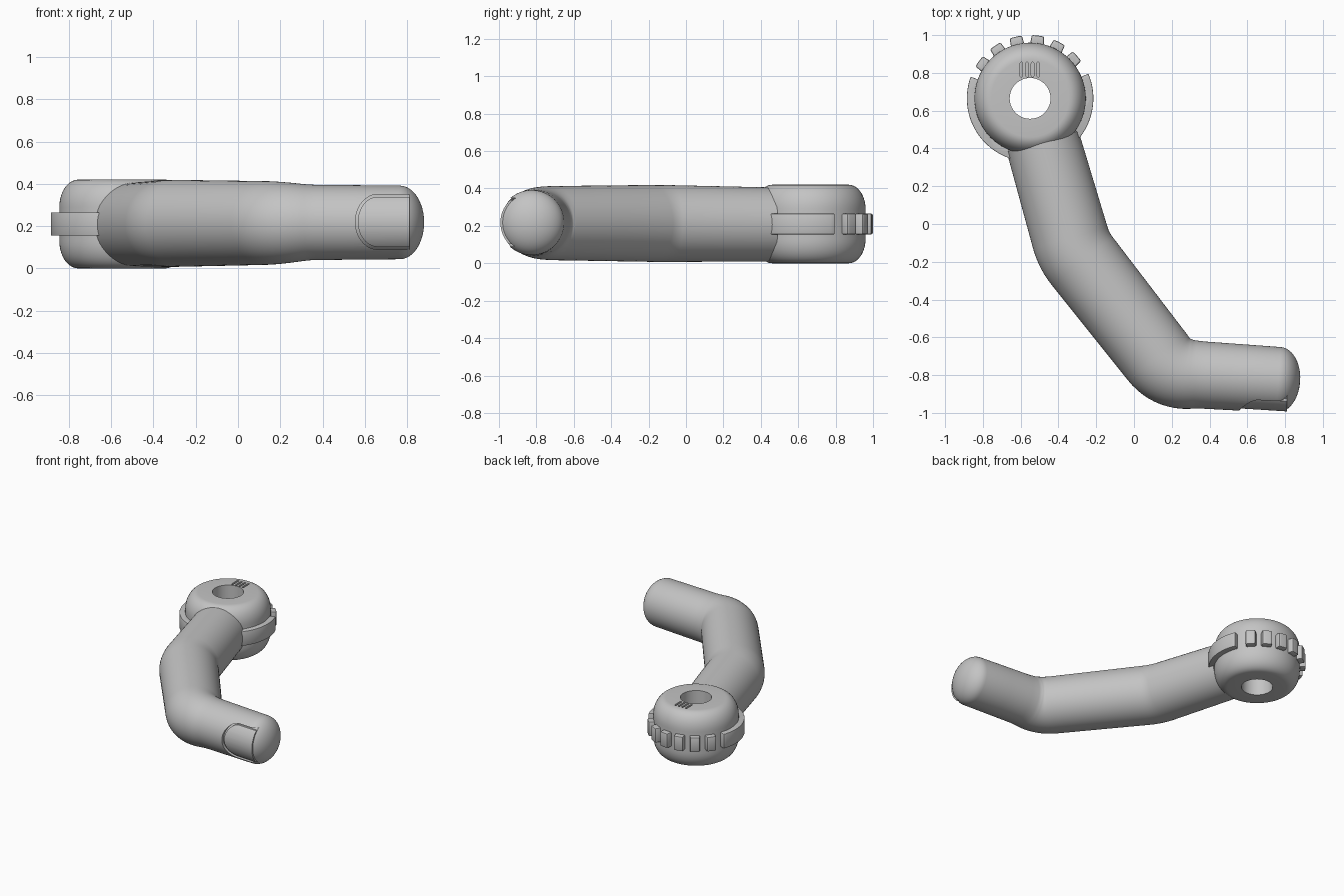
import bpy, bmesh, math
from mathutils import Vector, Matrix

cube = bpy.data.objects.get("Cube")
if cube:
    bpy.data.objects.remove(cube, do_unlink=True)

GREY = 0.55
mat = bpy.data.materials.new("plain_grey")
mat.use_nodes = True
mat.diffuse_color = (GREY, GREY, GREY, 1)
mat.node_tree.nodes["Principled BSDF"].inputs["Base Color"].default_value = (GREY, GREY, GREY, 1)

HUB = Vector((-0.55, 0.665, 0))


def make(name, bm):
    bmesh.ops.recalc_face_normals(bm, faces=bm.faces[:])
    me = bpy.data.meshes.new(name)
    bm.to_mesh(me)
    bm.free()
    ob = bpy.data.objects.new(name, me)
    bpy.context.scene.collection.objects.link(ob)
    me.materials.append(mat)
    return ob


def bake(ob):
    dg = bpy.context.evaluated_depsgraph_get()
    me = bpy.data.meshes.new_from_object(ob.evaluated_get(dg))
    ob.modifiers.clear()
    ob.data = me


def boolean(ob, other, op, remove=True):
    m = ob.modifiers.new("cut", 'BOOLEAN')
    m.operation, m.object, m.solver = op, other, 'EXACT'
    bake(ob)
    if remove:
        bpy.data.objects.remove(other, do_unlink=True)


def smooth(ob, angle=35):
    bpy.ops.object.select_all(action='DESELECT')
    ob.select_set(True)
    bpy.context.view_layer.objects.active = ob
    bpy.ops.object.shade_smooth_by_angle(angle=math.radians(angle))


def prism(name, pts, direction):
    """Extrude a closed planar outline."""
    bm = bmesh.new()
    f = bm.faces.new([bm.verts.new(p) for p in pts])
    ext = bmesh.ops.extrude_face_region(bm, geom=[f])
    bmesh.ops.translate(bm, vec=direction,
                        verts=[v for v in ext["geom"] if isinstance(v, bmesh.types.BMVert)])
    return make(name, bm)


def polar(r, deg, z):
    a = math.radians(deg)
    return HUB + Vector((r * math.cos(a), r * math.sin(a), z))


# Hub: lathed ring with softly rounded rims and a bore
bm = bmesh.new()
H, R, BORE, CR, CZ = 0.42, 0.295, 0.108, 0.09, 0.13
quarter = [math.pi / 2 * i / 10 for i in range(11)]
profile = [(BORE, 0)]
profile += [(R - CR + CR * math.sin(a), CZ - CZ * math.cos(a)) for a in quarter]
profile += [(R - CR + CR * math.cos(a), H - CZ + CZ * math.sin(a)) for a in quarter]
profile += [(BORE, H)]
N = 72
rings = [[bm.verts.new(polar(r, 360 * i / N, z)) for r, z in profile] for i in range(N)]
for i in range(N):
    a, b = rings[i], rings[(i + 1) % N]
    for j in range(len(profile)):
        k = (j + 1) % len(profile)
        bm.faces.new((a[j], a[k], b[k], b[j]))
hub = make("hub", bm)

# Four small slots on the hub top
for x in (-0.596, -0.566, -0.537, -0.508):
    w, y0, y1 = 0.007, 0.785, 0.85
    arc = [math.pi * i / 6 for i in range(7)]
    pts = [(x + w * math.cos(a), y1 + w * math.sin(a), 0.40) for a in arc]
    pts += [(x - w * math.cos(a), y0 - w * math.sin(a), 0.40) for a in arc]
    boolean(hub, prism("slot_cutter", pts, (0, 0, 0.1)), 'DIFFERENCE')
smooth(hub)


# Collar and teeth around the hub
def arc_block(name, a0, a1, steps, flare, bevel):
    span = [a0 + (a1 - a0) * i / steps for i in range(steps + 1)]
    pts = [polar(0.335, a, 0.155) for a in span]
    mid = (a0 + a1) / 2
    pts += [polar(0.275, mid + (a - mid) * flare, 0.155) for a in reversed(span)]
    ob = prism(name, pts, (0, 0, 0.11))
    if bevel:
        m = ob.modifiers.new("bevel", 'BEVEL')
        m.width, m.segments, m.limit_method = bevel, 2, 'ANGLE'
        m.angle_limit = math.radians(40)
        bake(ob)
    smooth(ob)


arc_block("collar", 160, 383, 56, 1, 0.004)
for i in range(6):
    c = 42 + 20.4 * i
    arc_block(f"tooth_{i + 1}", c - 5.7, c + 5.7, 4, 1.35, 0.008)

# Arm: bent tube with tapering radius and a domed tip; keys are x, y, z, radius
START = Vector((-0.484, 0.438, 0.208, 0.198))
BEND_1 = Vector((-0.318, -0.14, 0.213, 0.206))
BEND_2 = Vector((0.19, -0.79, 0.215, 0.197))
TAPER = Vector((0.34, -0.798, 0.2175, 0.178))
TIP = Vector((0.765, -0.825, 0.2175, 0.174))


def bend(a, b, c, t, n=10):
    p = b + (a - b) * (t / (a - b).length)
    q = b + (c - b) * (t / (c - b).length)
    return [p * (1 - s) ** 2 + b * 2 * s * (1 - s) + q * s * s
            for s in [i / n for i in range(n + 1)]]


path = [START, START.lerp(BEND_1, 0.5)]
path += bend(START, BEND_1, BEND_2, 0.07)
path += [BEND_1.lerp(BEND_2, 0.5)]
path += bend(BEND_1, BEND_2, TAPER, 0.11)
path += bend(BEND_2, TAPER, TIP, 0.035, 4)
path += [TAPER.lerp(TIP, 0.5), TIP]
axis = (TIP - TAPER).xyz.normalized()
for i in range(1, 12):
    a = math.pi / 2 * i / 12
    p = TIP.xyz + axis * 0.115 * math.sin(a)
    path.append(Vector((*p, TIP.w * math.cos(a))))

bm = bmesh.new()
M, rings = 64, []
for i, p in enumerate(path):
    t = (path[min(i + 1, len(path) - 1)] - path[max(i - 1, 0)]).xyz
    side = Vector((t.y, -t.x, 0)).normalized()
    ring = []
    for k in range(M):
        a = 2 * math.pi * k / M
        ring.append(bm.verts.new(p.xyz + p.w * (side * math.cos(a) + Vector((0, 0, math.sin(a))))))
    rings.append(ring)
for a, b in zip(rings, rings[1:]):
    for k in range(M):
        bm.faces.new((a[k], a[(k + 1) % M], b[(k + 1) % M], b[k]))
bm.faces.new(rings[0])
apex = bm.verts.new(TIP.xyz + axis * 0.115)
for k in range(M):
    bm.faces.new((rings[-1][k], rings[-1][(k + 1) % M], apex))
arm = make("arm", bm)


# Nail: rounded plate sitting in a shallow recess near the tip
def rod(name, radius):
    bm = bmesh.new()
    mid = TAPER.xyz.lerp(TIP.xyz, 0.75)
    turn = axis.to_track_quat('Z', 'Y').to_matrix().to_4x4()
    bmesh.ops.create_cone(bm, cap_ends=True, segments=96, radius1=radius, radius2=radius,
                          depth=0.9, matrix=Matrix.Translation(mid) @ turn)
    return make(name, bm)


def nail_prism(name, inset, x_end):
    zc, cx = 0.22, 0.66
    rx, rz = 0.105 - inset, 0.13 - inset
    arc = [math.pi * (0.5 + i / 24) for i in range(25)]
    pts = [(cx + rx * math.cos(a), -1.1, zc + rz * math.sin(a)) for a in arc]
    pts += [(x_end, -1.1, zc - rz), (x_end, -1.1, zc + rz)]
    return prism(name, pts, (0, 0.22, 0))


recess = nail_prism("recess_cutter", 0, 0.815)
boolean(recess, rod("core", 0.155), 'DIFFERENCE')
boolean(arm, recess, 'DIFFERENCE')
smooth(arm)

nail = nail_prism("nail", 0.012, 0.811)
boolean(nail, rod("nail_curve", 0.164), 'INTERSECT')
smooth(nail)
